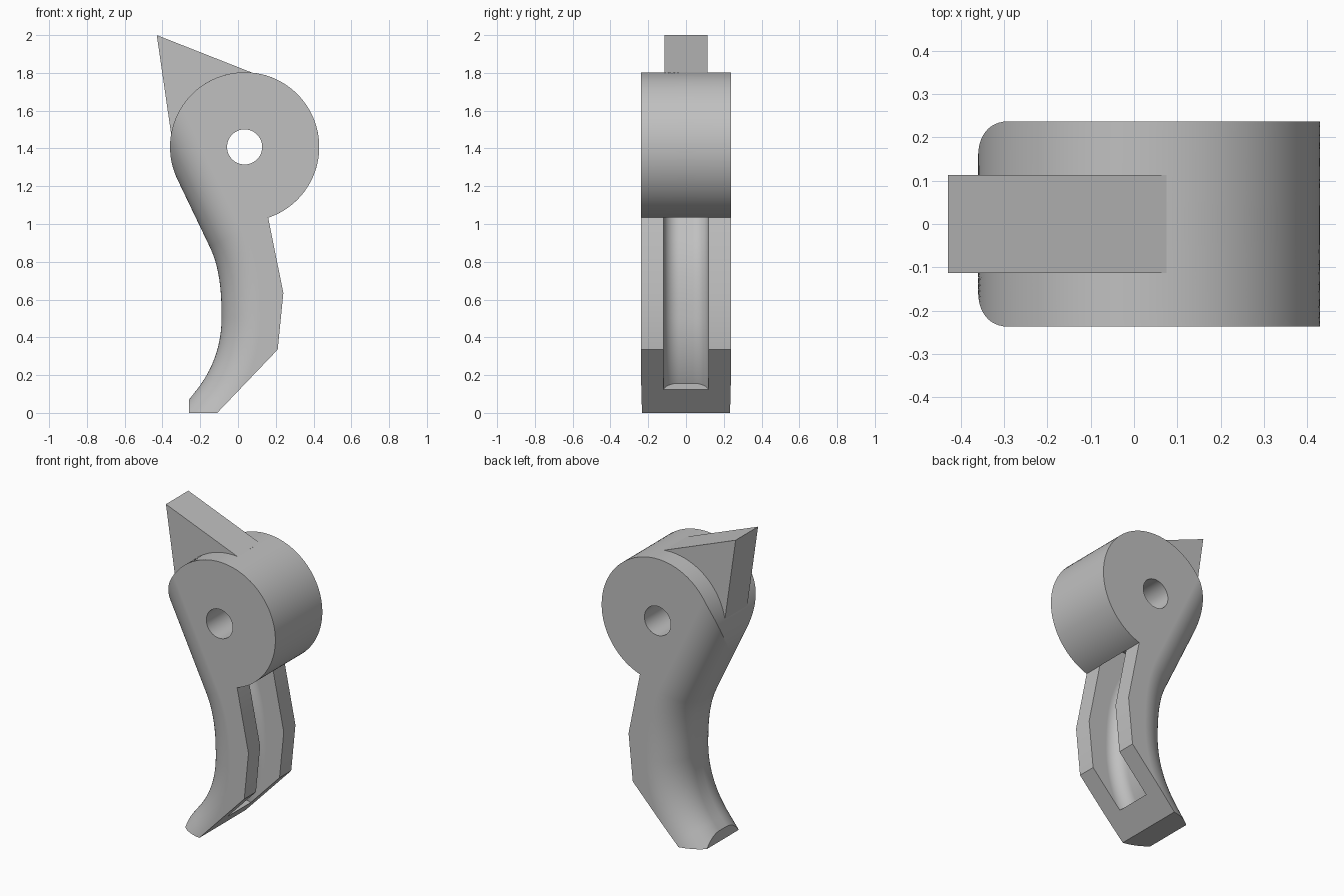
import bpy, bmesh
from math import sin, cos, acos, pi, radians, degrees
from mathutils import Vector
from mathutils.geometry import interpolate_bezier

old = bpy.data.objects.get("Cube")
if old:
    bpy.data.objects.remove(old, do_unlink=True)

HALF, ROUND = 0.237, 0.2           # half thickness and edge rounding of the lever
WALL = 0.118                       # shell thickness around the rear slot
HUB, HUB_R = Vector((0.035, 1.408)), 0.395
TOE_X = -0.26

grey = bpy.data.materials.new("plain grey")
grey.use_nodes = True
grey.diffuse_color = (0.53, 0.53, 0.53, 1)
grey.node_tree.nodes["Principled BSDF"].inputs["Base Color"].default_value = grey.diffuse_color


def loft(name, layers):
    """Join matching (x, z) loops, given as (y, loop), and cap both ends."""
    bm = bmesh.new()
    rings = [[bm.verts.new((p[0], y, p[1])) for p in loop] for y, loop in layers]
    n = len(rings[0])
    for a, b in zip(rings, rings[1:]):
        for i in range(n):
            j = (i + 1) % n
            bm.faces.new((a[i], a[j], b[j], b[i]))
    bm.faces.new(rings[0][::-1])
    bm.faces.new(rings[-1])
    bmesh.ops.recalc_face_normals(bm, faces=bm.faces)
    mesh = bpy.data.meshes.new(name)
    bm.to_mesh(mesh)
    bm.free()
    mesh.materials.append(grey)
    obj = bpy.data.objects.new(name, mesh)
    bpy.context.collection.objects.link(obj)
    return obj


def prism(name, loop, half):
    return loft(name, [(-half, loop), (half, loop)])


def arc(start, end, steps, radius):
    for i in range(steps):
        a = radians(start + (end - start) * i / (steps - 1))
        yield tuple(HUB + radius * Vector((cos(a), sin(a))))


def rounded_layers(half, r, steps, section):
    """Sections across the thickness, each set back by a rounded edge."""
    side = []
    for i in range(steps):
        a = pi / 2 * i / (steps - 1)
        side.append((half - r * (1 - sin(a)), section(r * (1 - cos(a)))))
    return [(-y, s) for y, s in reversed(side)] + side


# Concave finger curve, from the hub down to the toe
upper = [(-0.15, 0.88), (-0.094, 0.763), (-0.087, 0.63), (-0.087, 0.504)]
lower = [(-0.087, 0.504), (-0.087, 0.36), (-0.133, 0.228), (-0.224, 0.115)]


def bezier(points, steps):
    return [p.to_2d() for p in interpolate_bezier(*[Vector((*p, 0)) for p in points], steps)]


curve = bezier(upper, 16) + bezier(lower, 30)[1:]
tangents = [(curve[min(i + 1, len(curve) - 1)] - curve[max(i - 1, 0)]).normalized()
            for i in range(len(curve))]


def inward(t):
    return Vector((-t.y, t.x))


def body_section(d):
    # hub, up to where the straight part of the rounded edge leaves it
    loop = list(arc(-71.6, 206 - degrees(acos((HUB_R - d) / HUB_R)), 84, HUB_R))
    for p, t in zip(curve, tangents):
        p = p + inward(t) * d
        loop.append(tuple(p))
    loop.append(tuple(p + t * (TOE_X - p.x) / t.x))
    return loop + [(TOE_X, -0.4), (0.14, -0.4), (0.21, 0.335), (0.24, 0.635)]


def slot_section(d):
    start = Vector((-0.26, 1.11))
    path = [(start, tangents[0])] + [(p, t) for p, t in zip(curve, tangents) if p.y > 0.208]
    floor = [tuple(p + inward(t) * (WALL + d)) for p, t in path]
    p, t = path[-1]
    return floor + [tuple(p + inward(t) * 0.5), (0.7, -0.1), (0.7, 1.03),
                    (0.161, 1.03), (0.128, 1.195)]


# Lever body with rounded leading edge
body = loft("lever_body", rounded_layers(HALF, ROUND, 20, body_section))

# Cutters: sloped foot, pivot hole and rear slot with a rounded floor
cutters = [
    prism("foot_cutter", [(-0.6, 0), (-0.11, 0), (0.21, 0.335),
                          (0.6, 0.335), (0.6, -0.6), (-0.6, -0.6)], 0.5),
    prism("pivot_hole_cutter", list(arc(0, 352.5, 48, 0.093)), 0.5),
    loft("rear_slot_cutter", rounded_layers(HALF - WALL, ROUND - WALL, 10, slot_section)),
]
bpy.context.view_layer.objects.active = body
for cutter in cutters:
    mod = body.modifiers.new(cutter.name, "BOOLEAN")
    mod.operation, mod.solver, mod.object = "DIFFERENCE", "EXACT", cutter
    bpy.ops.object.modifier_apply(modifier=mod.name)
    bpy.data.objects.remove(cutter, do_unlink=True)

bpy.ops.object.select_all(action="DESELECT")
body.select_set(True)
bpy.ops.object.shade_smooth_by_angle(angle=radians(25))
body.modifiers.new("even_shading", "WEIGHTED_NORMAL").keep_sharp = True

# Pointed fin on top of the hub
prism("top_fin", [(-0.43, 2), (0.075, 1.801), (0.035, 1.55), (-0.3, 1.4), (-0.343, 1.4)], 0.113)
